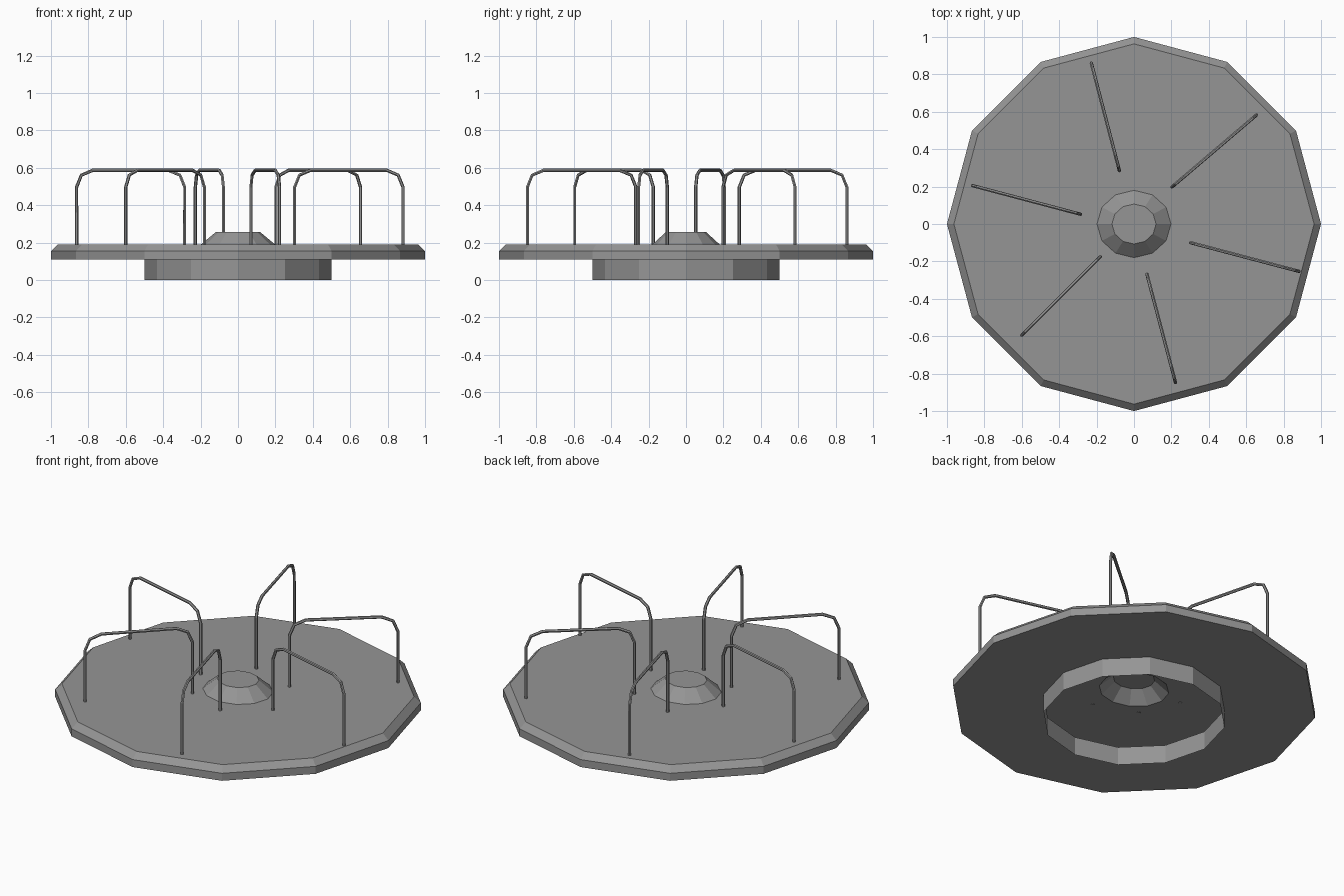
import bpy, bmesh, math
from mathutils import Vector

cube = bpy.data.objects.get("Cube")
if cube:
    bpy.data.objects.remove(cube)

SIDES = 12
DECK_TOP = 0.19
DECK_BOTTOM = 0.11

grey = bpy.data.materials.new("grey metal")
grey.use_nodes = True
colour = (0.3, 0.3, 0.3, 1)
grey.diffuse_color = colour
grey.node_tree.nodes["Principled BSDF"].inputs["Base Color"].default_value = colour


def lathe(name, profile, cap_top=False):
    """Open faceted shell from (x radius, y radius, z) rings, inner top to outer bottom."""
    bm = bmesh.new()
    rings = []
    for rx, ry, z in profile:
        angles = [math.tau * i / SIDES for i in range(SIDES)]
        rings.append([bm.verts.new((rx * math.cos(a), ry * math.sin(a), z)) for a in angles])
    for a, b in zip(rings, rings[1:]):
        for i in range(SIDES):
            j = (i + 1) % SIDES
            bm.faces.new((a[i], b[i], b[j], a[j]))
    if cap_top:
        bm.faces.new(rings[0])
    mesh = bpy.data.meshes.new(name)
    bm.to_mesh(mesh)
    bm.free()
    mesh.materials.append(grey)
    obj = bpy.data.objects.new(name, mesh)
    bpy.context.collection.objects.link(obj)
    return obj


def handrail(name, outer, inner, top=0.587, bend=0.09, radius=0.009):
    """Bent tube: two posts joined by a level bar with chamfered corners."""
    outer, inner = Vector((*outer, 0)), Vector((*inner, 0))
    along = (inner - outer).normalized()
    corner = []
    for step in range(3):
        t = math.radians(45 * step)
        corner.append((bend * (1 - math.cos(t)), top - bend + bend * math.sin(t)))
    half = [(0, DECK_TOP - 0.003)] + corner
    path = [outer + along * d + Vector((0, 0, z)) for d, z in half]
    path += [inner - along * d + Vector((0, 0, z)) for d, z in reversed(half)]

    curve = bpy.data.curves.new(name, "CURVE")
    curve.dimensions = "3D"
    curve.bevel_depth = radius
    curve.bevel_resolution = 1
    curve.use_fill_caps = True
    spline = curve.splines.new("POLY")
    spline.points.add(len(path) - 1)
    spline.use_smooth = False
    for point, co in zip(spline.points, path):
        point.co = (*co, 1)
    curve.materials.append(grey)
    obj = bpy.data.objects.new(name, curve)
    bpy.context.collection.objects.link(obj)
    # Turn the tube into a mesh
    bpy.ops.object.select_all(action="DESELECT")
    obj.select_set(True)
    bpy.context.view_layer.objects.active = obj
    bpy.ops.object.convert(target="MESH")


# Hollow centre hub, open underneath
lathe("hub", [(0.118, 0.107, 0.257), (0.198, 0.18, DECK_TOP)], cap_top=True)

# Hollow turning deck with a bevelled rim
lathe("deck", [(0.198, 0.18, DECK_TOP), (0.963, 0.963, DECK_TOP), (1, 1, 0.155),
               (1, 1, DECK_BOTTOM), (0.5, 0.5, DECK_BOTTOM)])

# Open ring that carries the deck
lathe("base_ring", [(0.5, 0.5, DECK_BOTTOM), (0.5, 0.5, 0)])

# Six handrails, outer foot to inner foot
rails = [
    ((-0.228, 0.86), (-0.078, 0.285)),
    ((0.655, 0.583), (0.203, 0.198)),
    ((-0.863, 0.205), (-0.285, 0.052)),
    ((0.882, -0.253), (0.303, -0.1)),
    ((-0.6, -0.595), (-0.18, -0.175)),
    ((0.222, -0.848), (0.069, -0.268)),
]
for number, (outer, inner) in enumerate(rails, 1):
    handrail(f"handrail_{number}", outer, inner)
